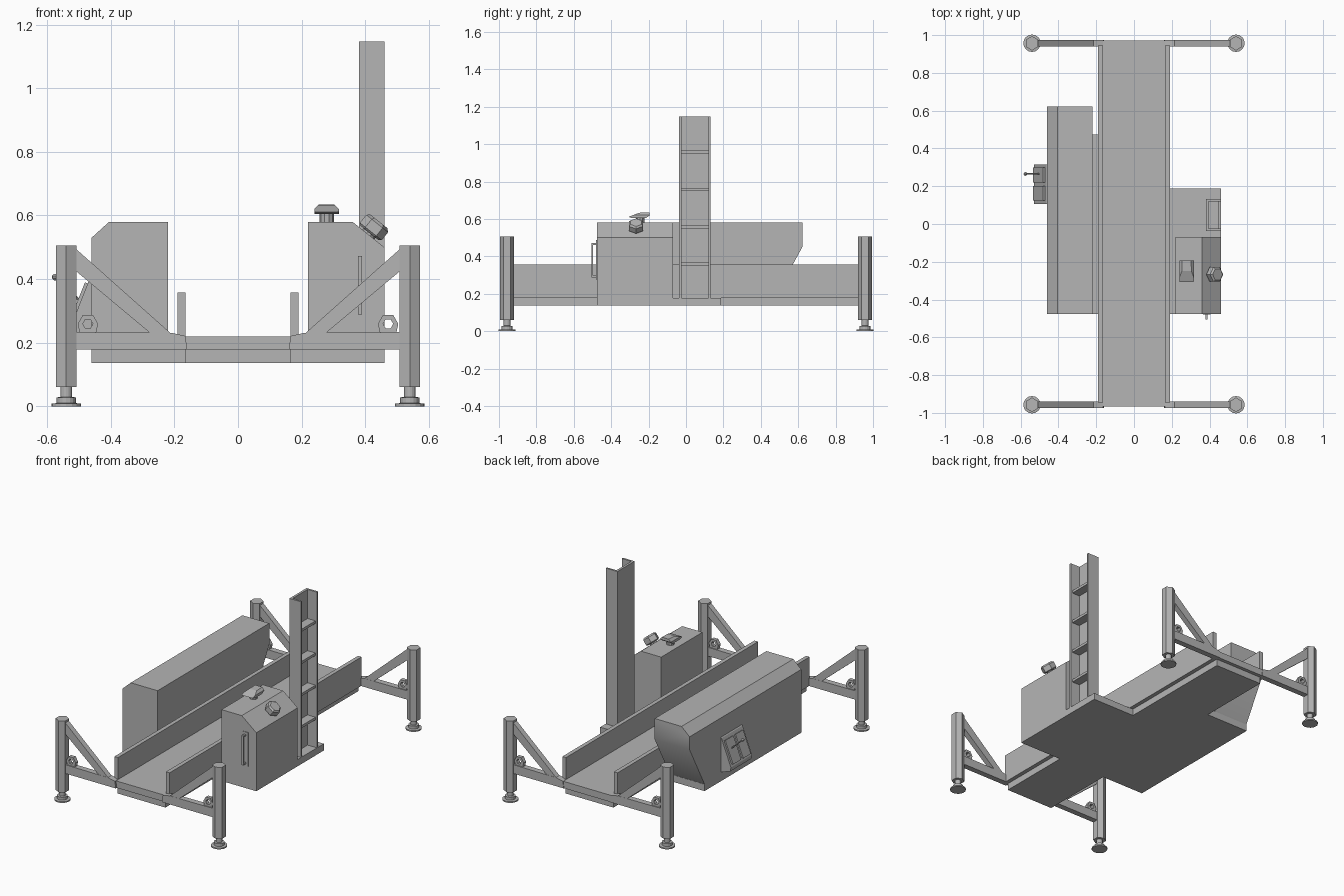
import bpy, bmesh, math
from mathutils import Vector

if "Cube" in bpy.data.objects:
    bpy.data.objects.remove(bpy.data.objects["Cube"])

# dark grey paint
paint = bpy.data.materials.new("dark_grey_paint")
paint.diffuse_color = (.46, .46, .46, 1)
paint.use_nodes = True
paint.node_tree.nodes["Principled BSDF"].inputs["Base Color"].default_value = paint.diffuse_color


def finish(name, bm):
    bmesh.ops.recalc_face_normals(bm, faces=bm.faces)
    me = bpy.data.meshes.new(name)
    bm.to_mesh(me)
    bm.free()
    me.materials.append(paint)
    ob = bpy.data.objects.new(name, me)
    bpy.context.collection.objects.link(ob)
    return ob


def prism_bm(pts, axis, lo, hi):
    # extrude a 2D outline along x (y,z), y (x,z) or z (x,y)
    def at(p, d):
        return {'x': (d, p[0], p[1]), 'y': (p[0], d, p[1]), 'z': (p[0], p[1], d)}[axis]
    bm = bmesh.new()
    a = [bm.verts.new(at(p, lo)) for p in pts]
    b = [bm.verts.new(at(p, hi)) for p in pts]
    bm.faces.new(a)
    bm.faces.new(b)
    for i in range(len(pts)):
        j = (i + 1) % len(pts)
        bm.faces.new((a[i], a[j], b[j], b[i]))
    return bm


def prism(name, pts, axis, lo, hi):
    return finish(name, prism_bm(pts, axis, lo, hi))


def box(name, x0, x1, y0, y1, z0, z1):
    return prism(name, [(x0, y0), (x1, y0), (x1, y1), (x0, y1)], 'z', z0, z1)


def cut(bm, co, no):
    # slice off everything beyond a plane and cap the hole
    bmesh.ops.bisect_plane(bm, geom=bm.verts[:] + bm.edges[:] + bm.faces[:],
                           plane_co=co, plane_no=no, clear_outer=True)
    bmesh.ops.holes_fill(bm, edges=[e for e in bm.edges if e.is_boundary], sides=0)


def lathe(name, profile, n, loc, direction=(0, 0, 1), turn=0.0):
    # stacked n-sided rings (radius, height) along a direction
    q = Vector((0, 0, 1)).rotation_difference(Vector(direction))
    bm = bmesh.new()
    rings = []
    for r, h in profile:
        rings.append([bm.verts.new(q @ Vector((
            r * math.cos(turn + math.tau * i / n),
            r * math.sin(turn + math.tau * i / n), h)) + Vector(loc)) for i in range(n)])
    bm.faces.new(rings[0])
    bm.faces.new(rings[-1])
    for a, b in zip(rings, rings[1:]):
        for i in range(n):
            j = (i + 1) % n
            bm.faces.new((a[i], a[j], b[j], b[i]))
    return finish(name, bm)


def rod(name, a, b, r, n=8):
    a, b = Vector(a), Vector(b)
    return lathe(name, [(r, 0), (r, (b - a).length)], n, a, b - a)


def eye_plate(name, sx, x, z, y0, y1, r):
    # lug that widens to the arm, with a hexagonal hole through y
    outer = [(.026, -.027), (.032, 0), (.016, .028), (-.016, .028), (-.032, 0), (-.026, -.027)]
    inner = [(r * math.cos(math.radians(a)), r * math.sin(math.radians(a))) for a in (-60, 0, 60, 120, 180, 240)]
    bm = bmesh.new()
    loops = [[bm.verts.new((sx * (x + u), y, z + v)) for u, v in shape]
             for shape, y in ((outer, y0), (outer, y1), (inner, y1), (inner, y0))]
    for k in range(4):
        a, b = loops[k], loops[(k + 1) % 4]
        for i in range(6):
            j = (i + 1) % 6
            bm.faces.new((a[i], a[j], b[j], b[i]))
    return finish(name, bm)


# deck with side rails
box("deck", -.187, .187, -.965, .972, .178, .22)
box("deck_underside", -.165, .165, -.95, .95, .136, .178)
for s, side in ((-1, "left"), (1, "right")):
    x0, x1 = sorted((s * .165, s * .19))
    box(side + "_rail", x0, x1, -.945, .945, .178, .357)

# outrigger frames: post, jack foot, arm, brace and lashing eye at each corner
for sy, end in ((-1, "front"), (1, "back")):
    for sx, side in ((-1, "left"), (1, "right")):
        tag = end + "_" + side
        cx, cy = sx * .54, sy * .957
        lathe(tag + "_post", [(.038, .06), (.038, .505)], 6, (cx, cy, 0), turn=math.pi / 2)
        lathe(tag + "_jack_foot", [(.046, 0), (.046, .008), (.03, .01), (.03, .028), (.018, .029), (.018, .07)],
              16, (cx, cy, 0))
        arm = [(.16, .178), (.53, .178), (.53, .233), (.21, .231), (.165, .221)]
        prism(tag + "_arm", [(sx * x, z) for x, z in arm], 'y', cy - .018, cy + .018)
        brace = [(.212, .23), (.276, .23), (.512, .427), (.512, .497)]
        prism(tag + "_brace", [(sx * x, z) for x, z in brace], 'y', cy - .017, cy + .017)
        eye_plate(tag + "_lashing_eye", sx, .472, .259, cy - .012, cy + .012, .016)

# side platforms
box("left_platform", -.46, -.165, -.477, .475, .136, .178)
box("right_platform", .165, .46, -.477, .187, .136, .178)

# long left housing with softly shaded undercut rear end
bm = prism_bm([(-.46, .178), (-.22, .178), (-.22, .58), (-.405, .58), (-.46, .53)], 'y', -.477, .622)
cut(bm, (0, .622, .45), (0, .27, -.147))
housing = finish("left_housing", bm)
bpy.context.view_layer.objects.active = housing
housing.select_set(True)
bpy.ops.object.shade_smooth_by_angle(angle=math.radians(32))
housing.select_set(False)

# control box on the left housing with sloped face
prism("control_box", [(-.45, .42), (-.465, .405), (-.53, .24), (-.525, .215), (-.45, .19)], 'y', .107, .315)
for y0, y1 in ((.125, .2), (.22, .3)):
    prism("control_plate", [(-.47, .385), (-.481, .39), (-.535, .255), (-.52, .255)], 'y', y0, y1)
rod("control_lever", (-.495, .265, .33), (-.572, .265, .403), .004)
lathe("lever_knob", [(.004, -.01), (.01, -.004), (.01, .004), (.004, .01)], 8, (-.575, .265, .406))

# right tank with chamfered outer shoulder
prism("tank", [(.22, .178), (.46, .178), (.46, .5), (.36, .58), (.22, .58)], 'y', -.477, -.07)

# vent on top of the tank: neck and rain hood with bevelled edges
lathe("vent_neck", [(.023, .575), (.023, .61)], 10, (.279, -.245, 0))
bm = prism_bm([(-.308, .611), (-.25, .633), (-.194, .635), (-.194, .618), (-.215, .604), (-.285, .604)],
              'x', .24, .317)
for s in (-1, 1):
    cut(bm, (.2785 + s * .0385, 0, .62), (s, 0, 1))
    cut(bm, (.2785 + s * .032, -.308, 0), (s * .5, -1, 0))
finish("vent_hood", bm)

# filler cap on the shoulder
n = Vector((.08, 0, .1)).normalized()
lathe("filler_neck", [(.024, -.01), (.024, .025)], 10, (.41, -.267, .54), n)
lathe("filler_cap", [(.036, .006), (.044, .012), (.044, .044), (.034, .053)], 6, (.41, -.267, .54), n)

# level gauge on the tank front
box("gauge_plate", .365, .405, -.48, -.47, .275, .487)
box("gauge_tube", .378, .39, -.505, -.496, .288, .472)
for z in (.288, .462):
    box("gauge_fitting", .378, .39, -.5, -.475, z, z + .01)

# mast channel with rungs, open towards the outside
prism("mast", [(.38, -.037), (.46, -.037), (.46, -.025), (.395, -.025),
               (.395, .12), (.46, .12), (.46, .132), (.38, .132)], 'z', .178, 1.147)
for i in range(4):
    z = .35 + .2 * i
    box("mast_rung", .39, .45, -.03, .125, z, z + .016)
